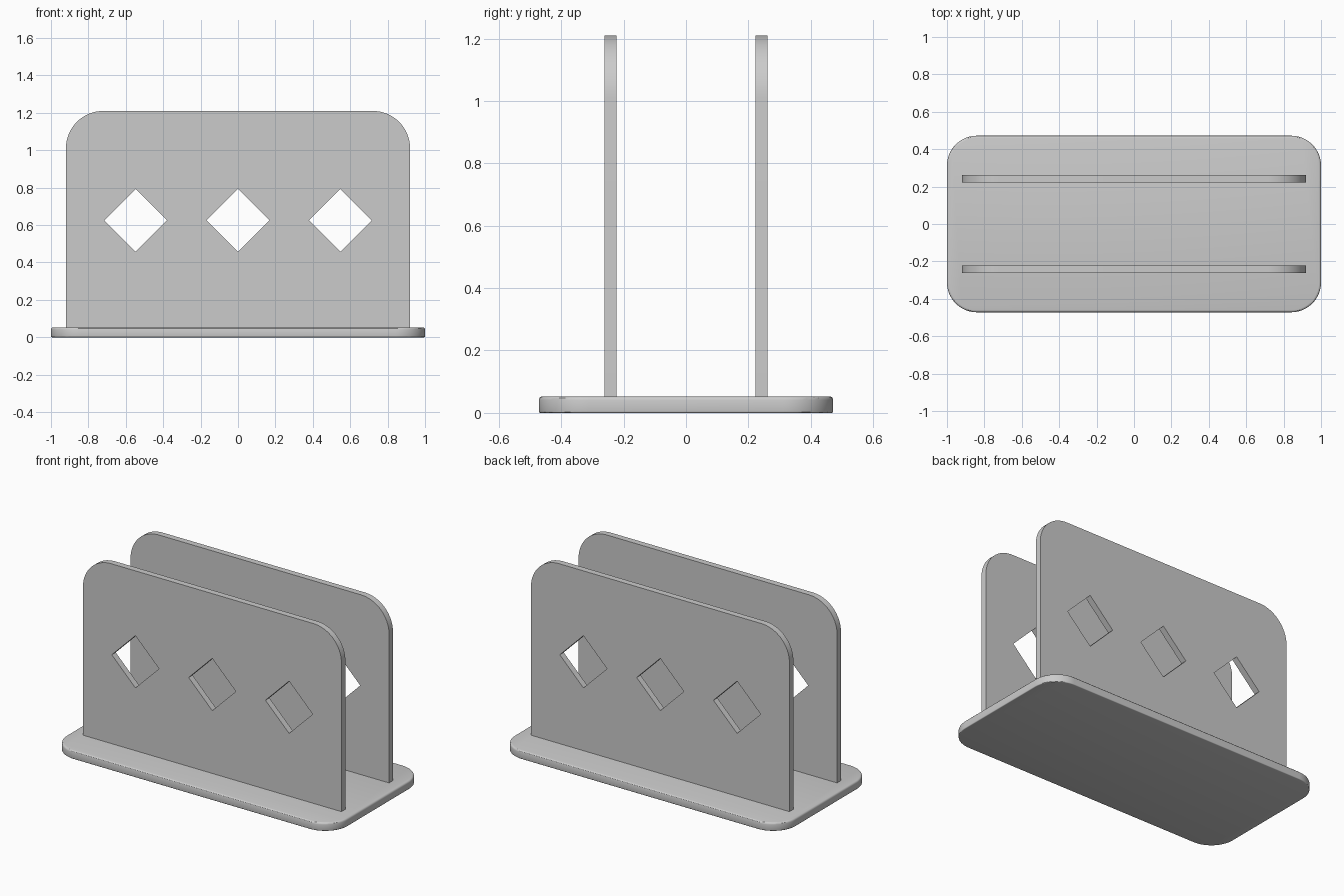
import bpy, bmesh, math
from mathutils import Matrix, Vector

cube = bpy.data.objects.get("Cube")
if cube:
    bpy.data.objects.remove(cube)

grey = bpy.data.materials.new("light grey")
grey.use_nodes = True
colour = (0.6, 0.6, 0.6, 1)
grey.diffuse_color = colour
grey.node_tree.nodes["Principled BSDF"].inputs["Base Color"].default_value = colour


def arc(cx, cy, r, start, steps=16):
    """Quarter circle of points, counter-clockwise from a start angle in degrees."""
    angles = [math.radians(start + 90 * i / steps) for i in range(steps + 1)]
    return [(cx + r * math.cos(a), cy + r * math.sin(a)) for a in angles]


def slab(name, loops, thickness, matrix):
    """Extrude a flat outline, with optional holes, into a closed slab."""
    curve = bpy.data.curves.new(name, 'CURVE')
    curve.dimensions = '2D'
    curve.fill_mode = 'BOTH'
    curve.extrude = thickness / 2
    for points in loops:
        spline = curve.splines.new('POLY')
        spline.points.add(len(points) - 1)
        for p, (x, y) in zip(spline.points, points):
            p.co = (x, y, 0, 1)
        spline.use_cyclic_u = True
    temp = bpy.data.objects.new(name + "_outline", curve)
    bpy.context.collection.objects.link(temp)
    bpy.context.view_layer.update()
    deps = bpy.context.evaluated_depsgraph_get()
    mesh = bpy.data.meshes.new_from_object(temp.evaluated_get(deps))
    bpy.data.objects.remove(temp)

    # Weld caps to walls and merge the flat triangles
    bm = bmesh.new()
    bm.from_mesh(mesh)
    bmesh.ops.remove_doubles(bm, verts=bm.verts, dist=0.0001)
    bmesh.ops.dissolve_limit(bm, angle_limit=0.01, verts=bm.verts, edges=bm.edges)
    bmesh.ops.recalc_face_normals(bm, faces=bm.faces)
    bm.transform(matrix)
    bm.to_mesh(mesh)
    bm.free()
    mesh.materials.clear()
    mesh.materials.append(grey)
    obj = bpy.data.objects.new(name, mesh)
    bpy.context.collection.objects.link(obj)
    return obj


def smooth(obj):
    bpy.ops.object.select_all(action='DESELECT')
    obj.select_set(True)
    bpy.context.view_layer.objects.active = obj
    bpy.ops.object.shade_smooth_by_angle(angle=math.radians(30))


# Base plate with rounded corners and softened rims
half_x, half_y, base_h, r = 1.0, 0.472, 0.053, 0.16
cx, cy = half_x - r, half_y - r
outline = arc(cx, cy, r, 0) + arc(-cx, cy, r, 90) + arc(-cx, -cy, r, 180) + arc(cx, -cy, r, 270)
base = slab("base_plate", [outline], base_h, Matrix.Translation((0, 0, base_h / 2)))
bm = bmesh.new()
bm.from_mesh(base.data)
for is_rim, width in ((lambda z: z > base_h - 0.001, 0.012), (lambda z: z < 0.001, 0.005)):
    rim = [e for e in bm.edges if all(is_rim(v.co.z) for v in e.verts)]
    bmesh.ops.bevel(bm, geom=rim, offset=width, segments=3, profile=0.5, affect='EDGES')
bm.to_mesh(base.data)
bm.free()
smooth(base)

# Upright panels with rounded top corners and three diamond openings
width, top, r = 0.92, 1.21, 0.2
outline = [(-width, base_h), (width, base_h)]
outline += arc(width - r, top - r, r, 0) + arc(r - width, top - r, r, 90)
d = 0.168
holes = [[(x + d, 0.625), (x, 0.625 + d), (x - d, 0.625), (x, 0.625 - d)]
         for x in (-0.547, 0, 0.547)]
for name, y in (("front_panel", -0.242), ("back_panel", 0.242)):
    stand = Matrix.Translation((0, y, 0)) @ Matrix.Rotation(math.pi / 2, 4, 'X')
    smooth(slab(name, [outline] + holes, 0.04, stand))
